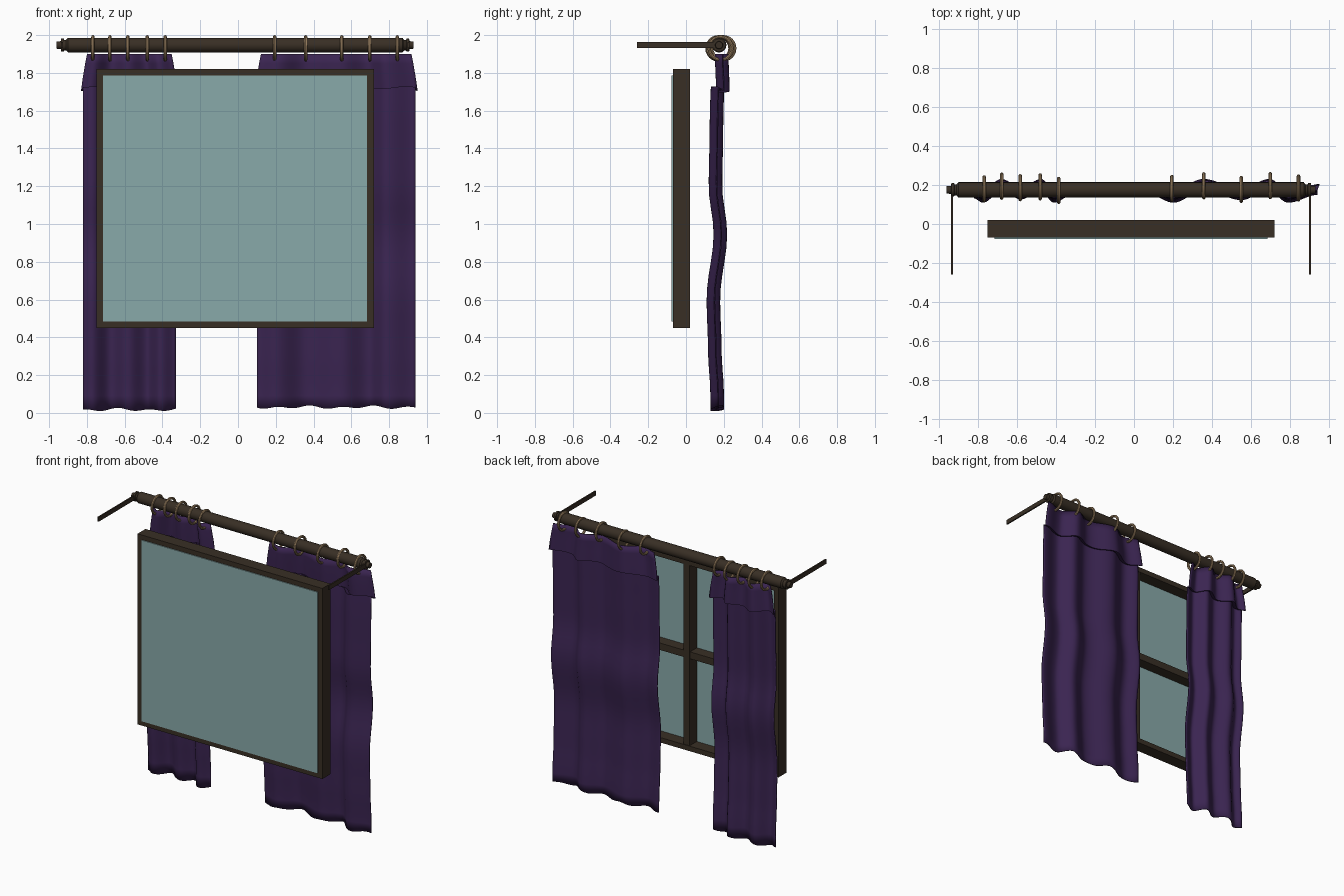
import bpy, bmesh, math
from mathutils import Matrix, Vector

if "Cube" in bpy.data.objects:
    bpy.data.objects.remove(bpy.data.objects["Cube"])

CX = -0.015          # centre line of window and rod
ROD_Y, ROD_Z = 0.175, 1.947


def material(name, rgb):
    m = bpy.data.materials.new(name)
    m.diffuse_color = (*rgb, 1)
    m.use_nodes = True
    m.node_tree.nodes["Principled BSDF"].inputs["Base Color"].default_value = m.diffuse_color
    return m


WOOD = material("dark wood", (0.040, 0.028, 0.018))
GLASS = material("pale teal glass", (0.25, 0.40, 0.40))
CLOTH = material("purple cloth", (0.043, 0.018, 0.083))
BRASS = material("tan ring", (0.36, 0.24, 0.13))


def finish(name, bm, mat, smooth=None):
    bmesh.ops.recalc_face_normals(bm, faces=bm.faces[:])
    me = bpy.data.meshes.new(name)
    bm.to_mesh(me)
    bm.free()
    me.materials.append(mat)
    if smooth:
        me.shade_smooth()
        me.set_sharp_from_angle(angle=math.radians(smooth))
    ob = bpy.data.objects.new(name, me)
    bpy.context.collection.objects.link(ob)
    return ob


def box(name, x0, x1, y0, y1, z0, z1, mat):
    bm = bmesh.new()
    size = Matrix.Diagonal((x1 - x0, y1 - y0, z1 - z0, 1))
    mid = Matrix.Translation(((x0 + x1) / 2, (y0 + y1) / 2, (z0 + z1) / 2))
    bmesh.ops.create_cube(bm, size=1, matrix=mid @ size)
    return finish(name, bm, mat)


def revolve(name, profile, origin, mat, segs):
    """Spin a list of (x, radius) points about the x axis."""
    bm = bmesh.new()
    vs = [bm.verts.new((origin[0] + x, origin[1], origin[2] + r)) for x, r in profile]
    es = [bm.edges.new(p) for p in zip(vs, vs[1:])]
    bmesh.ops.spin(bm, geom=vs + es, cent=origin, axis=(1, 0, 0),
                   angle=2 * math.pi, steps=segs, use_duplicate=False)
    bmesh.ops.remove_doubles(bm, verts=bm.verts[:], dist=1e-5)
    return finish(name, bm, mat, 35)


def lerp_curve(points, t):
    """Cosine interpolation through sorted (t, value) points."""
    for (a, va), (b, vb) in zip(points, points[1:]):
        if t <= b:
            k = (1 - math.cos(math.pi * max(0, (t - a) / (b - a)))) / 2
            return va + (vb - va) * k
    return points[-1][1]


# window frame: outer rails, cross bars and the pane on the front
XL, XR, ZB, ZT, W = -0.75, 0.72, 0.45, 1.82, 0.036
FY0, FY1 = -0.07, 0.02
box("frame_left", XL, XL + W, FY0, FY1, ZB, ZT, WOOD)
box("frame_right", XR - W, XR, FY0, FY1, ZB, ZT, WOOD)
box("frame_bottom", XL + W, XR - W, FY0, FY1, ZB, ZB + W, WOOD)
box("frame_top", XL + W, XR - W, FY0, FY1, ZT - W, ZT, WOOD)
box("mullion_vertical", CX - 0.025, CX + 0.025, -0.066, 0.015, ZB + W, ZT - W, WOOD)
box("mullion_horizontal", XL + W, XR - W, -0.066, 0.012, 1.11, 1.16, WOOD)
box("glass_pane", XL + W, XR - W, -0.076, -0.066, ZB + W - 0.002, ZT - W + 0.002, GLASS)

# rod with stepped end knobs
half = [(0.885, 0.039), (0.895, 0.028), (0.905, 0.028), (0.907, 0.034),
        (0.921, 0.034), (0.923, 0.021), (0.945, 0.019), (0.945, 0)]
profile = [(-x, r) for x, r in reversed(half)] + half
revolve("curtain_rod", profile, (CX, ROD_Y, ROD_Z), WOOD, 20)

# wall brackets
for side, nm in ((-1, "left"), (1, "right")):
    x = CX + side * 0.917
    box("bracket_" + nm, x - 0.005, x + 0.005, -0.26, ROD_Y, ROD_Z - 0.016, ROD_Z + 0.016, WOOD)

# curtain rings: (x, y)
RINGS = [(-0.768, 0.18), (-0.678, 0.194), (-0.583, 0.186), (-0.481, 0.19), (-0.386, 0.172),
         (0.194, 0.182), (0.358, 0.196), (0.55, 0.177), (0.698, 0.197), (0.843, 0.184)]
for i, (x, y) in enumerate(RINGS):
    tube = [(0.009 * math.cos(a), 0.061 + 0.009 * math.sin(a))
            for a in (j * math.pi / 4 for j in range(9))]
    revolve("ring_%d" % (i + 1), tube, (x, y, 1.93), BRASS, 24)

# sway of the cloth from floor to heading
SWAY = [(0.0, 0.165), (0.1, 0.165), (0.32, 0.153), (0.6, 0.145),
        (0.95, 0.182), (1.2, 0.156), (1.5, 0.161), (1.72, 0.165)]


def curtain(name, x0, x1, folds, hem, cols):
    """One cloth sheet: overlapping heading flap, step, then the long drop."""
    c = (x0 + x1) / 2
    rows = [(1.90, 0.190, -0.022), (1.85, 0.190, -0.012), (1.78, 0.193, 0.0), (1.705, 0.196, 0.010),
            (1.708, 0.185, 0.006), (1.72, 0.166, 0.0)]
    rows += [(z, lerp_curve(SWAY, z), 0.0)
             for z in (1.72 - 1.70 * i / 24 for i in range(1, 25))]
    bm = bmesh.new()
    grid = []
    for ri, (z, y, flare) in enumerate(rows):
        line = []
        for i in range(cols + 1):
            u = i / cols
            x = x0 + (x1 - x0) * u
            f = lerp_curve(folds, x)
            px = x + flare * (2 * u - 1)
            pz = z
            if z < 0.06:                       # uneven hem
                pz = hem + 0.006 * math.sin(x * 37) + 0.004 * math.sin(x * 19 + 1)
            elif 1.70 < z < 1.73:              # wavy flap edge
                pz += 0.006 * math.sin(x * 23)
            line.append(bm.verts.new((px, y + 0.033 * f, pz)))
        grid.append(line)
    for a, b in zip(grid, grid[1:]):
        for i in range(cols):
            bm.faces.new((a[i], b[i], b[i + 1], a[i + 1]))
    ob = finish(name, bm, CLOTH, 40)
    mod = ob.modifiers.new("thickness", 'SOLIDIFY')
    mod.thickness = 0.006
    mod.offset = 0
    return ob


curtain("curtain_left", -0.82, -0.33,
        [(-0.82, -0.3), (-0.775, -1), (-0.675, 1), (-0.58, -0.5), (-0.48, 1), (-0.41, -1), (-0.33, 0)],
        0.017, 40)
curtain("curtain_right", 0.10, 0.94,
        [(0.10, 0), (0.2, -1), (0.36, 1), (0.55, -0.6), (0.69, 1), (0.79, -1), (0.94, 0.2)],
        0.03, 56)
